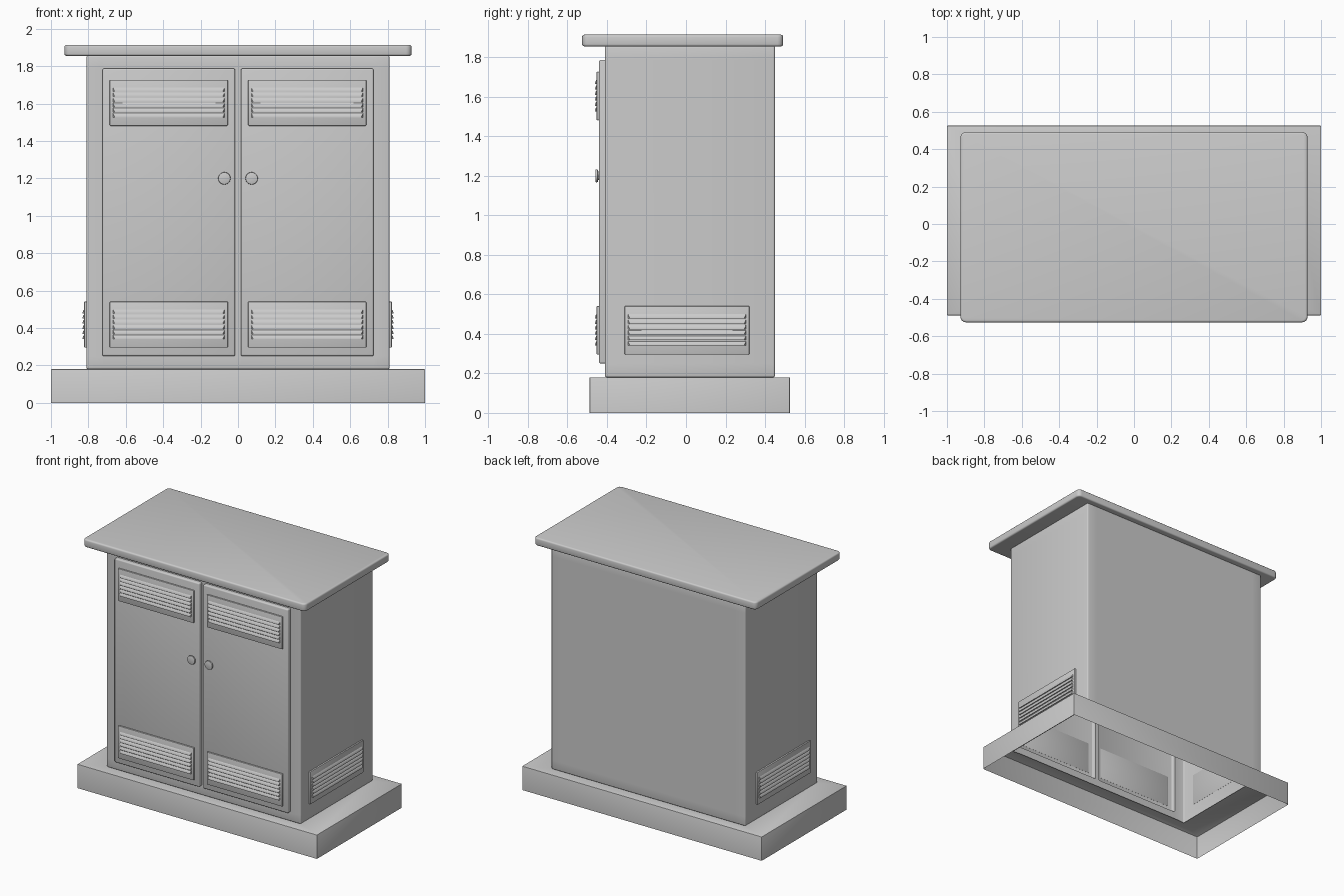
import bpy, bmesh, math
from mathutils import Vector, Matrix

if "Cube" in bpy.data.objects:
    bpy.data.objects.remove(bpy.data.objects["Cube"])


def add_box(bm, lo, hi):
    lo, hi = Vector(lo), Vector(hi)
    m = Matrix.Translation((lo + hi) / 2) @ Matrix.Diagonal((*(hi - lo), 1))
    return bmesh.ops.create_cube(bm, size=1, matrix=m)["verts"]


def round_edges(bm, width, segments=3, keep=lambda e: True):
    bm.normal_update()
    edges = [e for e in bm.edges if e.is_manifold and e.is_convex
             and e.calc_face_angle(0) > math.radians(40) and keep(e)]
    bmesh.ops.bevel(bm, geom=edges, offset=width, segments=segments,
                    profile=0.5, affect='EDGES', clamp_overlap=True)


def finish(bm, name, location=(0, 0, 0), turn=0.0):
    mesh = bpy.data.meshes.new(name)
    bm.to_mesh(mesh)
    bm.free()
    ob = bpy.data.objects.new(name, mesh)
    ob.location = location
    ob.rotation_euler.z = turn
    bpy.context.collection.objects.link(ob)
    bpy.ops.object.select_all(action='DESELECT')
    ob.select_set(True)
    bpy.context.view_layer.objects.active = ob
    bpy.ops.object.shade_smooth_by_angle(angle=math.radians(35))
    return ob


def faces_facing(bm, direction):
    bm.normal_update()
    return [f for f in bm.faces if f.normal.dot(Vector(direction)) > 0.99]


BODY_X, BODY_FRONT, BODY_BACK = 0.81, -0.41, 0.45
BODY_LOW, BODY_HIGH = 0.18, 1.857
LIP = 0.012

# Plinth: open underneath, with a hole in its top below the cabinet
bm = bmesh.new()
add_box(bm, (-1, -0.488, 0), (1, 0.526, 0.18))
bmesh.ops.delete(bm, geom=faces_facing(bm, (0, 0, -1)), context='FACES_ONLY')
top = faces_facing(bm, (0, 0, 1))
bmesh.ops.inset_region(bm, faces=top, thickness=0.06)
for v in top[0].verts:
    v.co.x = math.copysign(BODY_X - LIP, v.co.x)
    v.co.y = BODY_BACK - LIP if v.co.y > 0 else BODY_FRONT + LIP
bmesh.ops.delete(bm, geom=top, context='FACES_ONLY')
round_edges(bm, 0.004, 2)
finish(bm, "plinth")

# Cabinet shell: doors are pushed out of the front wall, bottom is open
DOOR_IN, DOOR_OUT, DOOR_LOW, DOOR_HIGH = 0.015, 0.725, 0.25, 1.787
bm = bmesh.new()
add_box(bm, (-BODY_X, BODY_FRONT, BODY_LOW), (BODY_X, BODY_BACK, BODY_HIGH))
cuts = [((x, 0, 0), (1, 0, 0)) for x in (-DOOR_OUT, -DOOR_IN, DOOR_IN, DOOR_OUT)]
cuts += [((0, 0, z), (0, 0, 1)) for z in (DOOR_LOW, DOOR_HIGH)]
for point, normal in cuts:
    bmesh.ops.bisect_plane(bm, geom=bm.verts[:] + bm.edges[:] + bm.faces[:],
                           plane_co=point, plane_no=normal)
doors = []
for f in faces_facing(bm, (0, -1, 0)):
    c = f.calc_center_median()
    if DOOR_IN < abs(c.x) < DOOR_OUT and DOOR_LOW < c.z < DOOR_HIGH:
        doors.append(f)
for f in bmesh.ops.extrude_discrete_faces(bm, faces=doors)["faces"]:
    bmesh.ops.translate(bm, verts=f.verts[:], vec=(0, -0.03, 0))
bottom = faces_facing(bm, (0, 0, -1))
bottom = [f for f in bottom if f.calc_center_median().z < BODY_LOW + 0.01]
bmesh.ops.inset_region(bm, faces=bottom, thickness=0.02)
bmesh.ops.delete(bm, geom=bottom, context='FACES')
round_edges(bm, 0.009)
finish(bm, "cabinet_body_with_doors")

# Roof slab
bm = bmesh.new()
add_box(bm, (-0.928, -0.526, 1.855), (0.928, 0.492, 1.914))
round_edges(bm, 0.03, 4, lambda e: abs(e.verts[0].co.z - e.verts[1].co.z) > 0.01)
round_edges(bm, 0.011, 3)
finish(bm, "roof")


# Louvred vent panel, built facing -y with its back at y = 0
def vent(name, location, turn=0.0):
    bm = bmesh.new()
    depth = 0.013
    add_box(bm, (-0.316, -depth, -0.123), (0.316, 0.002, 0.123))
    round_edges(bm, 0.005, 2)
    pitch = 0.0275
    for i in range(6):
        z = 0.083 - i * pitch
        # hood section: half width, distance out, height
        section = [(0.298, -0.001, z), (0.296, 0.005, z - 0.008),
                   (0.291, 0.008, z - 0.018), (0.291, 0.008, z - 0.023),
                   (0.298, -0.001, z - 0.023)]
        ends = [[bm.verts.new((s * w, -depth - d, h)) for w, d, h in section]
                for s in (-1, 1)]
        new = [bm.faces.new(e) for e in ends]
        for j in range(5):
            k = (j + 1) % 5
            new.append(bm.faces.new((ends[0][j], ends[0][k], ends[1][k], ends[1][j])))
        bmesh.ops.recalc_face_normals(bm, faces=new)
    finish(bm, name, location, turn)


for side, s in (("left", -1), ("right", 1)):
    vent(side + "_door_upper_vent", (s * 0.37, -0.44, 1.604))
    vent(side + "_door_lower_vent", (s * 0.37, -0.44, 0.418))
    vent(side + "_side_vent", (s * BODY_X, 0.005, 0.418), s * math.pi / 2)

    # Door knob: short neck and rounded disc
    bm = bmesh.new()
    for radius, near, far in ((0.022, 0.0, 0.008), (0.033, 0.006, 0.018)):
        m = Matrix.Translation((0, -(near + far) / 2, 0)) @ Matrix.Rotation(math.pi / 2, 4, 'X')
        bmesh.ops.create_cone(bm, cap_ends=True, segments=32, radius1=radius,
                              radius2=radius, depth=far - near, matrix=m)
    round_edges(bm, 0.004, 2)
    finish(bm, side + "_knob", (s * 0.073, -0.44, 1.2))
